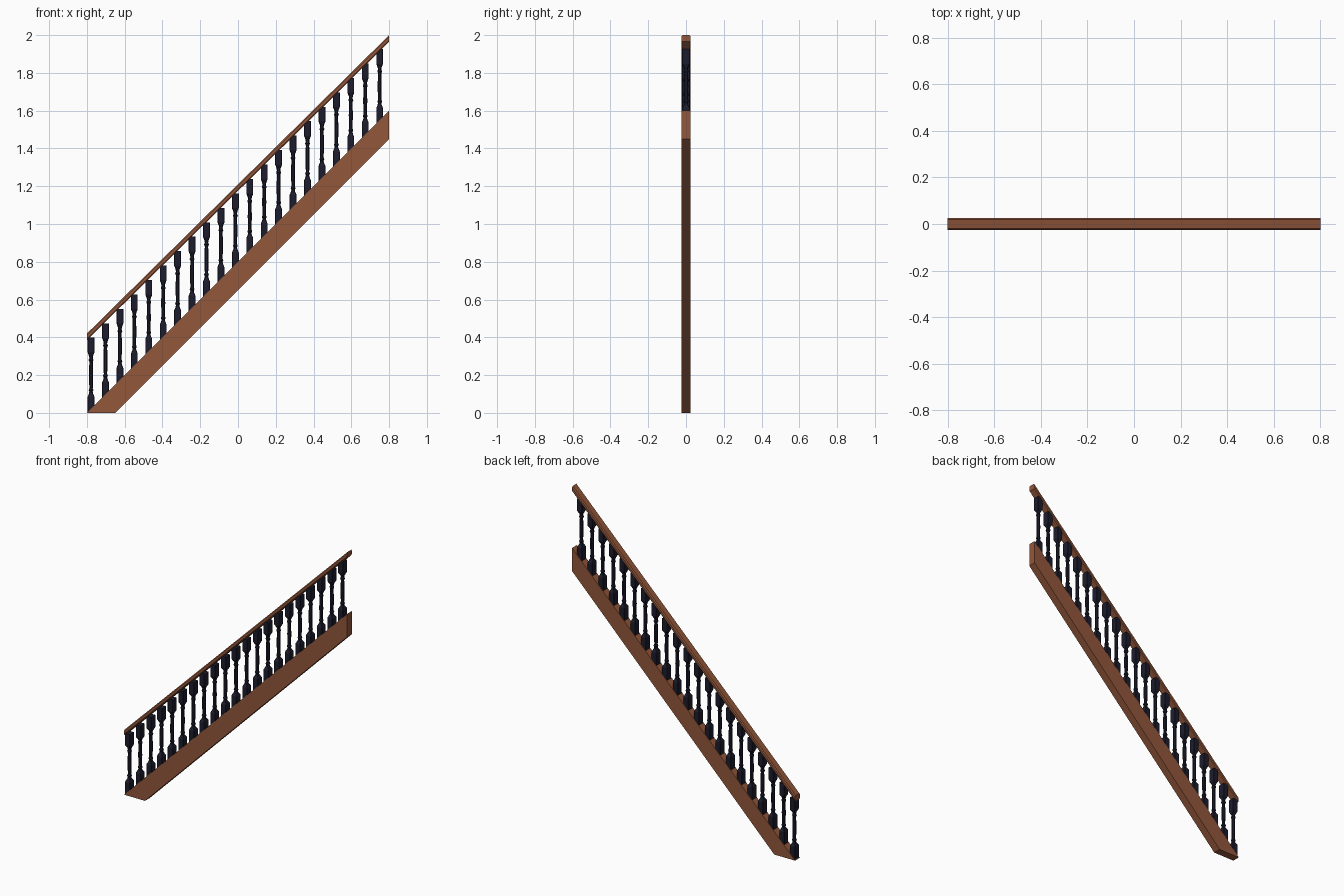
import bpy, bmesh
from mathutils import Vector

if "Cube" in bpy.data.objects:
    bpy.data.objects.remove(bpy.data.objects["Cube"])


def material(name, rgb):
    m = bpy.data.materials.new(name)
    m.diffuse_color = (*rgb, 1)
    m.use_nodes = True
    m.node_tree.nodes["Principled BSDF"].inputs["Base Color"].default_value = m.diffuse_color
    return m


WOOD = material("warm brown wood", (0.29, 0.095, 0.043))
IRON = material("dark navy iron", (0.012, 0.012, 0.027))


def loft(name, rings, mat):
    """Skin a list of equal-length closed rings and cap both ends."""
    bm = bmesh.new()
    loops = [[bm.verts.new(p) for p in ring] for ring in rings]
    n = len(loops[0])
    for a, b in zip(loops, loops[1:]):
        for i in range(n):
            j = (i + 1) % n
            bm.faces.new((a[i], a[j], b[j], b[i]))
    bm.faces.new(loops[0][::-1])
    bm.faces.new(loops[-1])
    bmesh.ops.recalc_face_normals(bm, faces=bm.faces)
    mesh = bpy.data.meshes.new(name)
    bm.to_mesh(mesh)
    bm.free()
    mesh.materials.append(mat)
    ob = bpy.data.objects.new(name, mesh)
    bpy.context.collection.objects.link(ob)
    return ob


# Sloped stringer with a level foot and a plumb upper end
side = [(-0.8, 0), (-0.65, 0), (0.8, 1.45), (0.8, 1.6)]
loft("stringer", [[(x, y, z) for x, z in side] for y in (-0.025, 0.025)], WOOD)

# Handrail: softened cross-section, plumb-cut at both ends
section = [(-0.021, 0), (0.021, 0), (0.025, 0.008), (0.025, 0.026),
           (0.019, 0.035), (-0.019, 0.035), (-0.025, 0.026), (-0.025, 0.008)]
loft("handrail", [[(x, y, z + h) for y, h in section]
                  for x, z in ((-0.8, 0.385), (0.8, 1.965))], WOOD)

# Turned balusters: (height, half width x, half width y, corner cut)
profile = [(0.0, 0.018, 0.022, 0.1), (0.085, 0.018, 0.022, 0.1),
           (0.102, 0.011, 0.012, 0.4), (0.112, 0.009, 0.010, 0.55),
           (0.120, 0.013, 0.014, 0.55), (0.130, 0.009, 0.010, 0.55),
           (0.200, 0.011, 0.012, 0.55), (0.270, 0.009, 0.010, 0.55),
           (0.280, 0.013, 0.014, 0.55), (0.290, 0.009, 0.010, 0.55),
           (0.302, 0.011, 0.012, 0.4), (0.320, 0.018, 0.022, 0.1),
           (0.398, 0.018, 0.022, 0.1)]


def ring(x, z, hx, hy, cut):
    k = 1 - cut
    pts = [(1, -k), (1, k), (k, 1), (-k, 1), (-1, k), (-1, -k), (-k, -1), (k, -1)]
    return [Vector((x + hx * a, hy * b, z)) for a, b in pts]


COUNT = 21
for i in range(COUNT):
    x = -0.778 + 1.528 * i / (COUNT - 1)
    base = x + 0.778
    loft(f"baluster_{i + 1:02d}",
         [ring(x, base + h, hx, hy, c) for h, hx, hy, c in profile], IRON)
